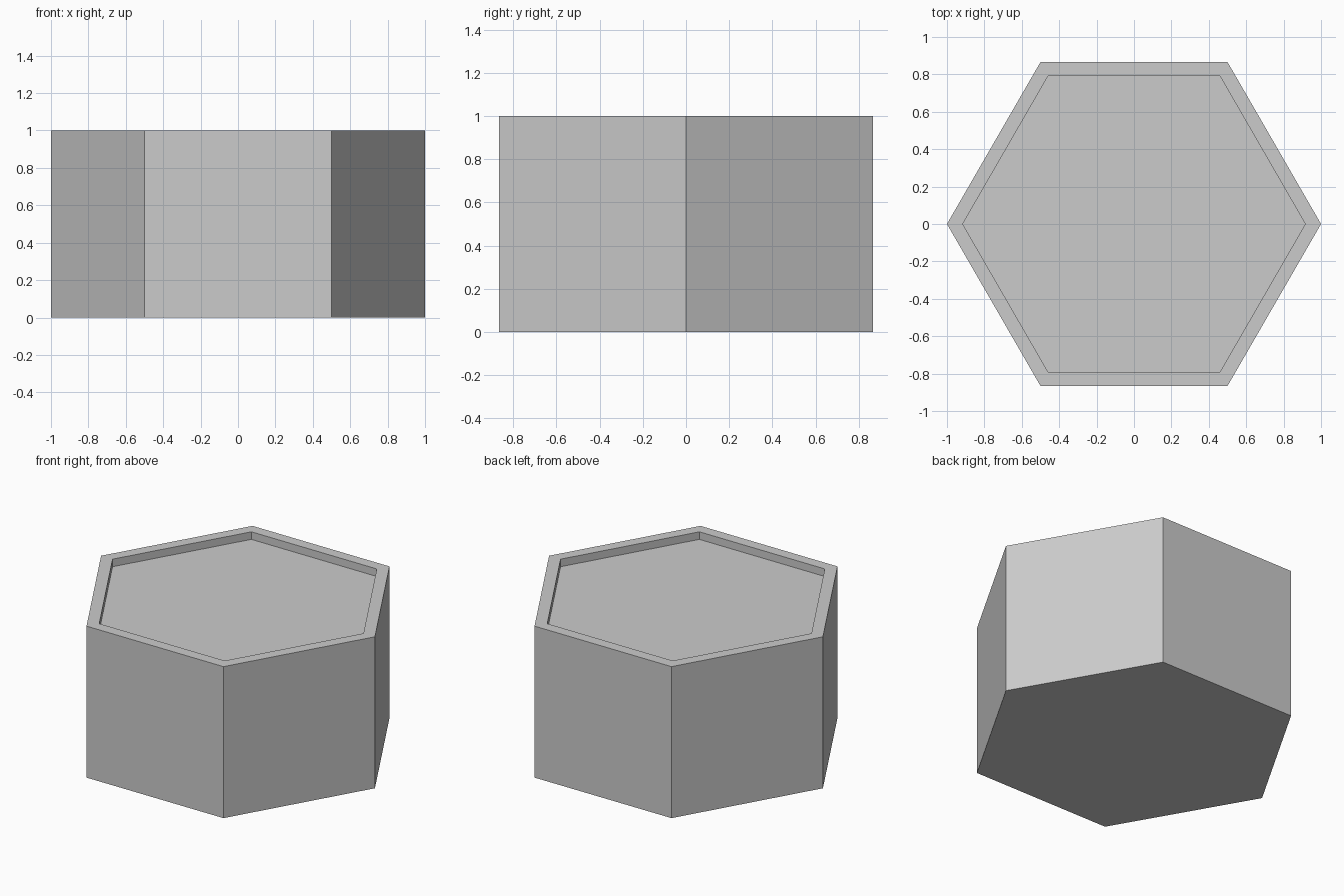
import bpy
import bmesh
from math import cos, sin, pi

if "Cube" in bpy.data.objects:
    bpy.data.objects.remove(bpy.data.objects["Cube"])

SIDES = 6
HEIGHT = 1.0
RIM_RADIUS = 0.916
RECESS = 0.05

bm = bmesh.new()


def ring(radius, z):
    return [bm.verts.new((radius * cos(2 * pi * i / SIDES),
                          radius * sin(2 * pi * i / SIDES), z))
            for i in range(SIDES)]


# Rings run up the outer wall, across the rim and down into the recess
rings = [ring(1.0, 0), ring(1.0, HEIGHT),
         ring(RIM_RADIUS, HEIGHT), ring(RIM_RADIUS, HEIGHT - RECESS)]

for low, high in zip(rings, rings[1:]):
    for i in range(SIDES):
        j = (i + 1) % SIDES
        bm.faces.new((low[i], low[j], high[j], high[i]))

# Underside and sunken top
bm.faces.new(rings[0][::-1])
bm.faces.new(rings[-1])

mesh = bpy.data.meshes.new("hexagonal_tile")
bm.to_mesh(mesh)
bm.free()
tile = bpy.data.objects.new("hexagonal_tile", mesh)
bpy.context.collection.objects.link(tile)
